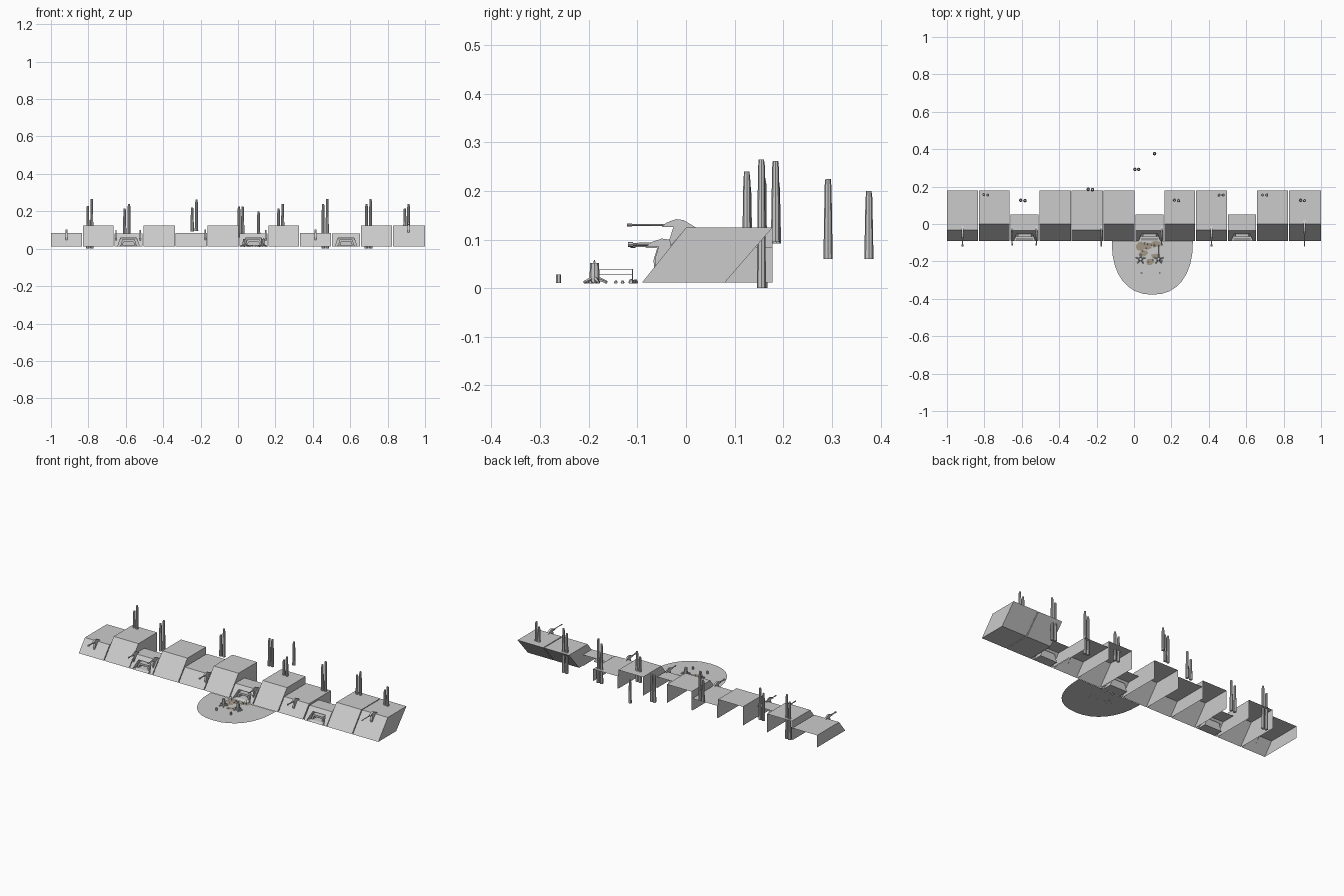
import bpy, bmesh, math, random
from mathutils import Vector, Matrix

if "Cube" in bpy.data.objects:
    bpy.data.objects.remove(bpy.data.objects["Cube"])

random.seed(4)
BASE = 0.012


def make(name, verts, faces, color=None):
    me = bpy.data.meshes.new(name)
    me.from_pydata(verts, [], faces)
    ob = bpy.data.objects.new(name, me)
    bpy.context.collection.objects.link(ob)
    if color:
        mat = bpy.data.materials.get(name) or bpy.data.materials.new(name)
        mat.diffuse_color = color
        mat.use_nodes = True
        mat.node_tree.nodes["Principled BSDF"].inputs["Base Color"].default_value = mat.diffuse_color
        me.materials.append(mat)
    return ob


def prism(name, profile, x0, x1):
    # closed yz profile extruded along x
    n = len(profile)
    v = [(x, y, z) for x in (x0, x1) for y, z in profile]
    f = [list(range(n))[::-1], list(range(n, 2 * n))]
    f += [[i, (i + 1) % n, n + (i + 1) % n, n + i] for i in range(n)]
    return make(name, v, f)


def cone(name, p0, p1, r0, r1, sides=8):
    # tapered cylinder between two points
    p0, p1 = Vector(p0), Vector(p1)
    d = p1 - p0
    bm = bmesh.new()
    m = Matrix.Translation((p0 + p1) / 2) @ d.to_track_quat('Z', 'Y').to_matrix().to_4x4()
    bmesh.ops.create_cone(bm, cap_ends=True, segments=sides, radius1=r0, radius2=r1,
                          depth=d.length, matrix=m)
    me = bpy.data.meshes.new(name)
    bm.to_mesh(me)
    bm.free()
    ob = bpy.data.objects.new(name, me)
    bpy.context.collection.objects.link(ob)
    return ob


def slope_y(z):
    return -0.09 + (z - BASE) * 0.8


def wall_block(x0, x1, h):
    # open shell: sloped front, flat top, two side walls
    prof = [(-0.09, BASE), (slope_y(h), h), (0.178, h), (0.178, BASE)]
    v = [(x, y, z) for x in (x0, x1) for y, z in prof]
    make("wall_block", v, [(0, 4, 5, 1), (1, 5, 6, 2), (3, 0, 1, 2), (4, 7, 6, 5)])


def end_block(x0, x1, h):
    # closed block whose back leans parallel to the front
    prism("end_block", [(-0.09, BASE), (slope_y(h), h), (0.178, h), (0.08, BASE)], x0, x1)


def gate_block(cx, w=0.0755):
    # low section with a recessed doorway in the slope
    h, zt = 0.08, 0.058
    a, b, yr = 0.058, 0.042, -0.03
    yt, ym, y0 = slope_y(h), slope_y(zt), -0.09
    half = [(w, y0, BASE), (w, yt, h), (b, ym, zt), (a, y0, BASE), (b, yt, h),
            (w, 0.05, h), (w, 0.05, BASE), (a, yr, BASE), (b, yr, zt)]
    v = [(cx + s * x, y, z) for s in (1, -1) for x, y, z in half]
    f = []
    for o in (0, 9):
        f += [[o + i for i in q] for q in
              ((0, 1, 4, 2, 3), (0, 6, 5, 1), (3, 2, 8, 7))]
    f += [(4, 13, 11, 2), (1, 5, 14, 10, 13, 4), (2, 11, 17, 8), (7, 8, 17, 16), (3, 7, 16, 12)]
    make("gate_block", v, f)
    # door surround standing in the recess
    p = [(-0.043, 0.015), (-0.034, 0.048), (0.034, 0.048), (0.043, 0.015)]
    q = [(-0.032, 0.015), (-0.027, 0.037), (0.027, 0.037), (0.032, 0.015)]
    v = [(cx + x, y, z) for y in (-0.066, -0.035) for x, z in p + q]
    f = []
    for i in range(3):
        f += [(i, i + 1, i + 5, i + 4), (i + 8, i + 12, i + 13, i + 9),
              (i, i + 8, i + 9, i + 1), (i + 4, i + 5, i + 13, i + 12)]
    make("door_surround", v, f)
    prism("door_step", [(-0.088, BASE), (-0.075, 0.019), (-0.035, 0.019), (-0.035, BASE)],
          cx - 0.045, cx + 0.045)


# row of wall sections
for x0, x1, h in [(-1, -.835, .085), (-.83, -.665, .125), (-.505, -.338, .125),
                  (-.333, -.167, .085), (-.162, .003, .125), (.164, .327, .125),
                  (.332, .496, .085)]:
    wall_block(x0, x1, h)
end_block(.657, .824, .125)
end_block(.829, 1, .125)
for cx in (-.585, .083, .578):
    gate_block(cx)

# tall tapered pillars: x, y, bottom, top
for x, y, z0, z1 in [(-.803, .158, 0, .227), (-.782, .155, 0, .265),
                     (-.606, .127, .05, .215), (-.583, .125, .05, .24),
                     (-.245, .186, .092, .22), (-.222, .184, .095, .262),
                     (.005, .292, .06, .225), (.025, .292, .06, .225), (.11, .376, .06, .2),
                     (.217, .127, .06, .215), (.239, .125, .06, .24),
                     (.455, .155, 0, .24), (.477, .155, 0, .265),
                     (.687, .155, 0, .24), (.709, .155, 0, .265),
                     (.892, .127, .08, .215), (.912, .125, .08, .24)]:
    zs = z1 - 0.012
    cone("pillar", (x, y, z0), (x, y, zs), .0095, .007)
    cone("pillar_cap", (x, y, zs), (x, y, z1), .0065, .0055)


def gun(x, dy, dz, tip, w, r):
    # curved yoke with a long forward barrel
    yoke = [(-.05, .126), (-.04, .135), (-.02, .142), (-.005, .14), (.02, .125),
            (0, .124), (-.032, .086), (-.034, .1), (-.026, .126)]
    prism("gun_mount", [(y + dy, z + dz) for y, z in yoke], x - w, x + w)
    z = .13 + dz
    cone("gun_barrel", (x, tip, z), (x, -.03 + dy, z), r * .8, r)
    cone("gun_muzzle", (x, tip - .004, z), (x, tip + .006, z), r * 1.3, r * 1.3)


gun(.912, 0, 0, -.117, .006, .0025)
for x in (-.917, -.175, .414):
    gun(x, -.03, -.04, -.115, .005, .004)
for x in (-.652, -.522, .148):
    gun(x, -.033, -.043, -.11, .0035, .003)

# rounded apron in front of the middle gate
rim = []
for i in range(17):
    t = math.pi * i / 16
    c, s = math.cos(t), math.sin(t)
    rim.append((.098 + .217 * math.copysign(abs(c) ** .9, c), -.09 - .288 * s ** .85, .011))
make("apron", rim, [list(range(17))[::-1]])

# brown scorched patches
for px, py, pr in [(.035, -.115, .034), (.075, -.115, .026), (.12, -.105, .03),
                   (.05, -.155, .028), (.085, -.205, .024), (.11, -.17, .022)]:
    pts = []
    for i in range(9):
        t, r = math.tau * i / 9, pr * random.uniform(.6, 1.1)
        pts.append((px + r * math.cos(t), min(-.092, py + r * .8 * math.sin(t)), .0125))
    make("scorched_patch", pts, [list(range(9))], (.36, .31, .24, 1))

# stumps with low feet, small posts, and scattered chips
for x in (.035, .132):
    cone("stump", (x, -.188, .011), (x, -.188, .052), .011, .009)
    cone("stump_spike", (x + .004, -.188, .05), (x + .004, -.188, .058), .003, .001, 5)
    for k in range(5):
        t = math.tau * k / 5 + .3
        cone("stump_root", (x, -.188, .022),
             (x + .026 * math.cos(t), -.188 + .026 * math.sin(t), .012), .005, .003, 5)
    cone("small_post", (x + .005, -.262, .011), (x + .005, -.262, .028), .005, .005, 6)
    # fence post and wire
    cone("fence_post", (x, -.11, .011), (x, -.11, .04), .0012, .0012, 5)
    for z in (.028, .038):
        cone("fence_wire", (x, -.11, z), (x, -.18, z), .0006, .0006, 4)
for i in range(14):
    x, y, s = random.uniform(.02, .15), random.uniform(-.22, -.1), random.uniform(.003, .007)
    cone("rubble", (x, y, .011), (x + s / 3, y, .011 + s), s, s * .5, 5)
